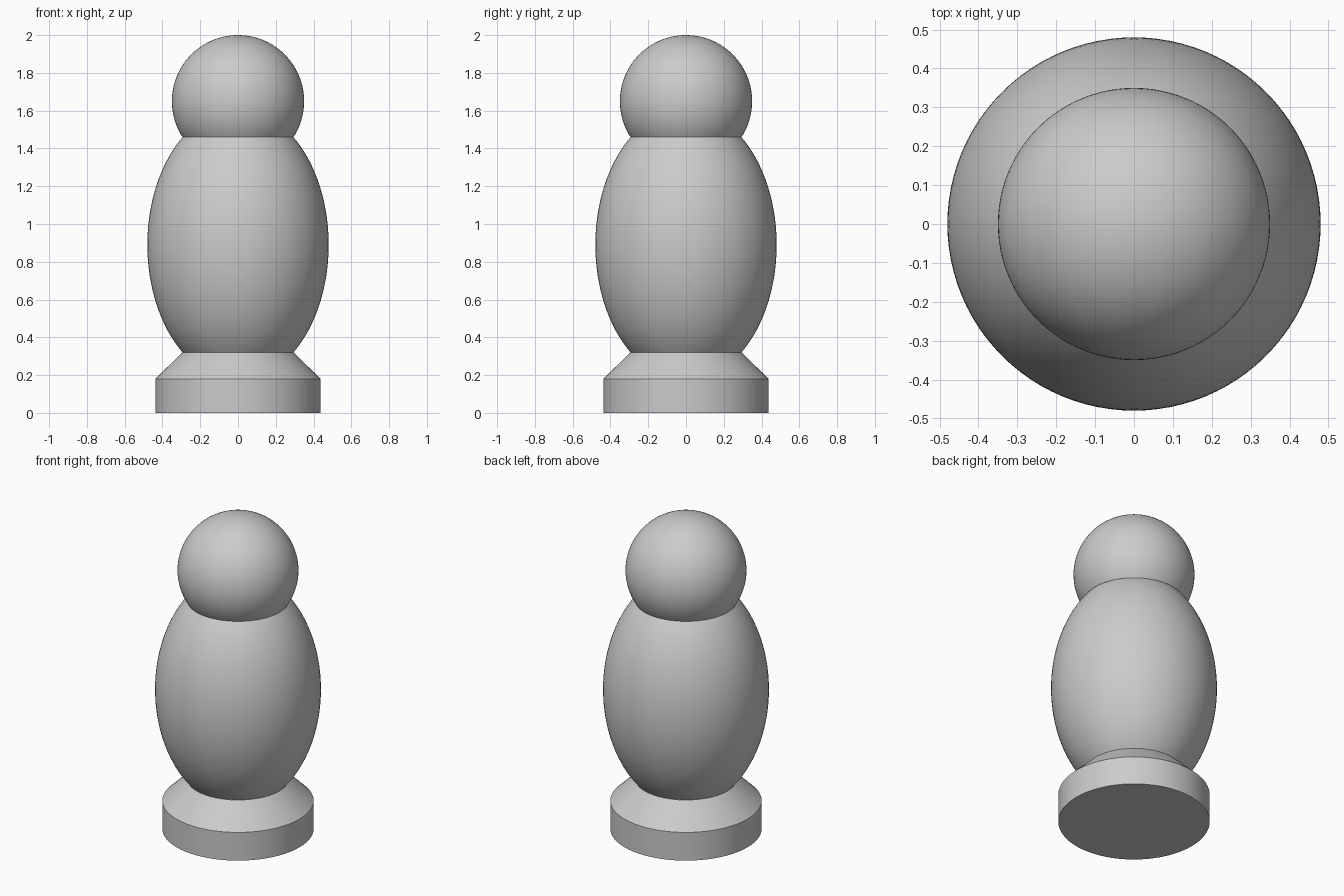
import bpy
import bmesh
import math

SEGMENTS = 96
BASE_R, RIM_Z = 0.438, 0.18
WAIST_R, WAIST_Z = 0.294, 0.32
NECK_Z = 1.46

cube = bpy.data.objects.get("Cube")
if cube:
    bpy.data.objects.remove(cube, do_unlink=True)

grey = bpy.data.materials.new("plain grey")
grey.use_nodes = True
grey.diffuse_color = (0.6, 0.6, 0.6, 1)
grey.node_tree.nodes["Principled BSDF"].inputs["Base Color"].default_value = grey.diffuse_color


def lathe(name, profile):
    """Turn a (radius, height) profile around the z axis."""
    bm = bmesh.new()
    verts = [bm.verts.new((r, 0, z)) for r, z in profile]
    edges = [bm.edges.new(pair) for pair in zip(verts, verts[1:])]
    bmesh.ops.spin(bm, geom=verts + edges, cent=(0, 0, 0), axis=(0, 0, 1),
                   angle=math.tau, steps=SEGMENTS)
    bmesh.ops.remove_doubles(bm, verts=bm.verts, dist=0.0001)
    bmesh.ops.recalc_face_normals(bm, faces=bm.faces)
    mesh = bpy.data.meshes.new(name)
    bm.to_mesh(mesh)
    bm.free()
    # Open shells: make sure the normals point away from the axis
    side = max(mesh.polygons, key=lambda f: f.center.xy.length)
    if side.normal.xy.dot(side.center.xy) < 0:
        mesh.flip_normals()
    mesh.materials.append(grey)
    obj = bpy.data.objects.new(name, mesh)
    bpy.context.collection.objects.link(obj)
    bpy.ops.object.select_all(action="DESELECT")
    obj.select_set(True)
    bpy.context.view_layer.objects.active = obj
    bpy.ops.object.shade_smooth_by_angle(angle=math.radians(30))


def oval(radius, half_height, centre, bottom, top, steps=40):
    """Profile of an ellipsoid cut off at two heights."""
    a, b = (math.asin(max(-1, min(1, (z - centre) / half_height))) for z in (bottom, top))
    angles = [a + (b - a) * i / steps for i in range(steps + 1)]
    return [(radius * math.cos(t), centre + half_height * math.sin(t)) for t in angles]


# Round foot with a sloping shoulder
lathe("base", [(0, 0), (BASE_R, 0), (BASE_R, RIM_Z), (WAIST_R, WAIST_Z)])

# Egg-shaped body, cut where it meets the base and the head
lathe("body", oval(0.48, 0.72, 0.89, WAIST_Z, NECK_Z))

# Ball head
lathe("head", oval(0.35, 0.35, 1.65, NECK_Z, 2.0))
